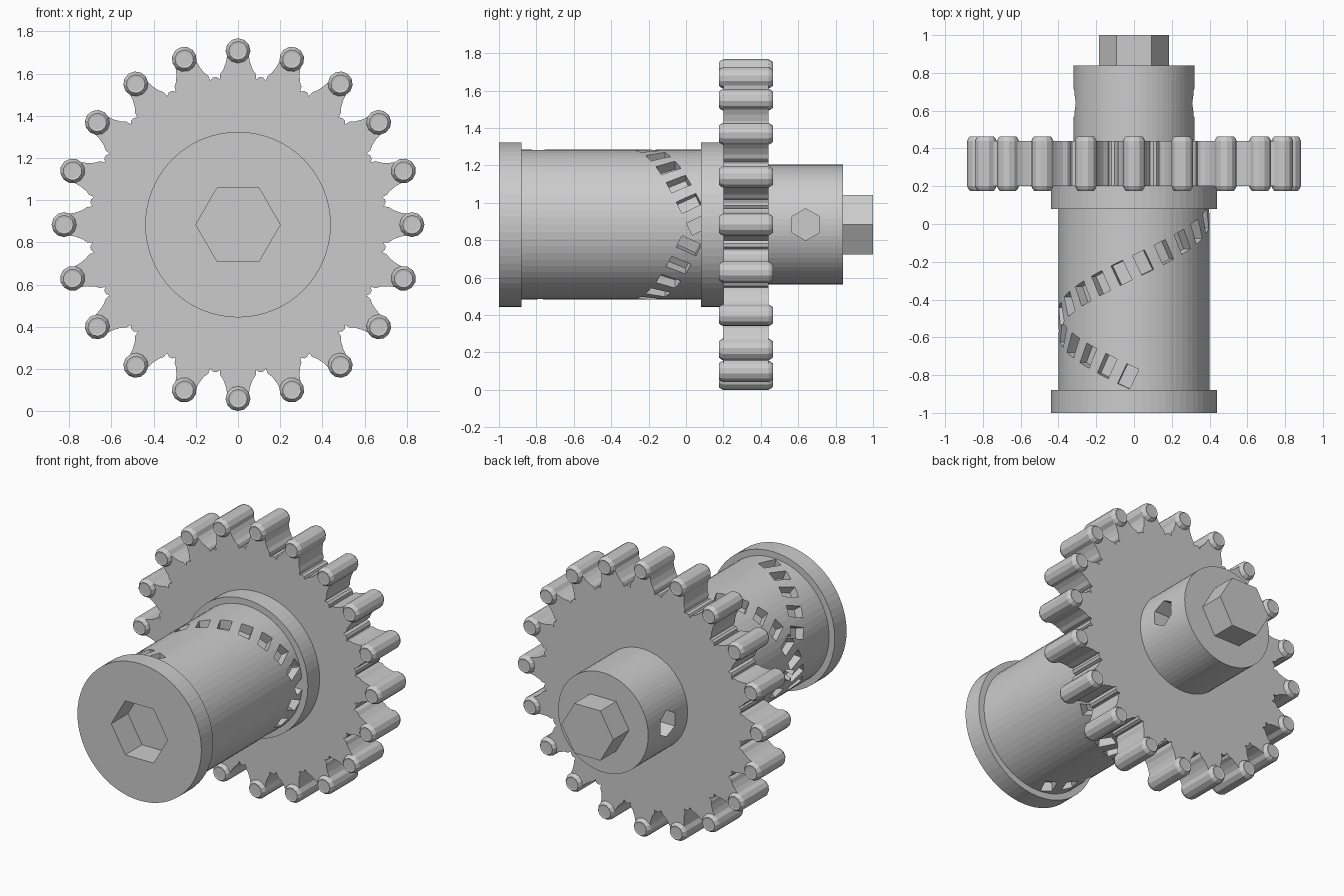
import bpy, bmesh, math
from mathutils import Matrix, Vector

if "Cube" in bpy.data.objects:
    bpy.data.objects.remove(bpy.data.objects["Cube"])

CZ = 0.884      # height of the shaft axis
TEETH = 20


def finish(name, bm):
    bmesh.ops.recalc_face_normals(bm, faces=bm.faces)
    me = bpy.data.meshes.new(name)
    bm.to_mesh(me)
    bm.free()
    ob = bpy.data.objects.new(name, me)
    bpy.context.collection.objects.link(ob)
    return ob


def add_lathe(bm, profile, n, cx=0.0, cz=CZ, turn=0.0):
    """Closed solid round the y axis from (radius, y) points."""
    rings = []
    for r, y in profile:
        rings.append([bm.verts.new((cx + r * math.cos(turn + 2 * math.pi * i / n), y,
                                    cz + r * math.sin(turn + 2 * math.pi * i / n)))
                      for i in range(n)])
    for a, b in zip(rings, rings[1:]):
        for i in range(n):
            j = (i + 1) % n
            bm.faces.new((a[i], a[j], b[j], b[i]))
    bm.faces.new(rings[0])
    bm.faces.new(rings[-1])


def prism(name, r, y0, y1, n):
    bm = bmesh.new()
    add_lathe(bm, [(r, y0), (r, y1)], n)
    return finish(name, bm)


def cut(target, cutter):
    cutter.hide_render = True
    m = target.modifiers.new("cut", 'BOOLEAN')
    m.operation = 'DIFFERENCE'
    m.solver = 'EXACT'
    m.object = cutter
    bpy.context.view_layer.objects.active = target
    bpy.ops.object.modifier_apply(modifier=m.name)


# Drum, flanges, hub and hex drive
drum = prism("drum", 0.40, -0.88, 0.10, 64)
front_flange = prism("front_flange", 0.44, -1.0, -0.88, 64)
rear_flange = prism("rear_flange", 0.44, 0.08, 0.20, 64)
hub = prism("hub", 0.32, 0.43, 0.84, 64)
prism("hex_drive", 0.184, 0.83, 1.0, 6)

# Hex socket in the front end
socket = prism("socket_cutter", 0.20, -1.1, -0.83, 6)
cut(front_flange, socket)
cut(drum, socket)
cutters = [socket]

# Two crossing helices of slots in the drum surface
for sign in (1, -1):
    bm = bmesh.new()
    for k in range(17):
        if sign < 0 and k in (0, 11):
            continue
        deg = k * 16.6
        a = math.radians(deg) * sign
        y = 0.07 - 0.0033 * deg
        radial = Vector((math.cos(a), 0, math.sin(a)))
        around = Vector((-math.sin(a), 0, math.cos(a))) * sign
        axis = Vector((0, 1, 0))
        tilt = math.radians(25.5)
        along = around * math.cos(tilt) - axis * math.sin(tilt)
        across = around * math.sin(tilt) + axis * math.cos(tilt)
        c = radial * 0.39 + Vector((0, y, CZ))
        m = Matrix((radial * 0.10, along * 0.07, across * 0.115)).transposed().to_4x4()
        bmesh.ops.create_cube(bm, size=1, matrix=Matrix.Translation(c) @ m)
    slots = finish("slot_cutter", bm)
    cut(drum, slots)
    cutters.append(slots)

# Hex screw holes in both sides of the hub
bm = bmesh.new()
for s in (1, -1):
    m = (Matrix.Translation((s * 0.30, 0.64, CZ)) @ Matrix.Rotation(math.pi / 2, 4, 'Y')
         @ Matrix.Rotation(math.pi / 2, 4, 'Z'))
    bmesh.ops.create_cone(bm, cap_ends=True, segments=6, radius1=0.085, radius2=0.085,
                          depth=0.24, matrix=m)
holes = finish("hole_cutter", bm)
cut(hub, holes)
cutters.append(holes)
for c in cutters:
    bpy.data.objects.remove(c)

# Gear plate: half-tooth outline as (half width, radius), mirrored and repeated
half = [(0.102, 0.70), (0.086, 0.69), (0.084, 0.715), (0.070, 0.735),
        (0.057, 0.77), (0.048, 0.82)]
tooth = half + [(-w, r) for w, r in reversed(half)]
bm = bmesh.new()
loops = []
for y in (0.20, 0.44):
    loop = []
    for t in range(TEETH):
        a = 2 * math.pi * t / TEETH
        for w, r in tooth:
            loop.append(bm.verts.new((r * math.sin(a) - w * math.cos(a), y,
                                      CZ + r * math.cos(a) + w * math.sin(a))))
    loops.append(loop)
    bm.faces.new(loop)
n = len(loops[0])
for i in range(n):
    j = (i + 1) % n
    bm.faces.new((loops[0][i], loops[0][j], loops[1][j], loops[1][i]))
finish("gear_plate", bm)

# Chamfered roller at every tooth tip
roller = [(0.034, 0.178), (0.044, 0.176), (0.052, 0.186), (0.059, 0.20),
          (0.059, 0.44), (0.052, 0.454), (0.044, 0.464), (0.034, 0.462)]
bm = bmesh.new()
for t in range(TEETH):
    a = 2 * math.pi * t / TEETH
    add_lathe(bm, roller, 12, 0.825 * math.cos(a), CZ + 0.825 * math.sin(a), a)
finish("tooth_rollers", bm)
